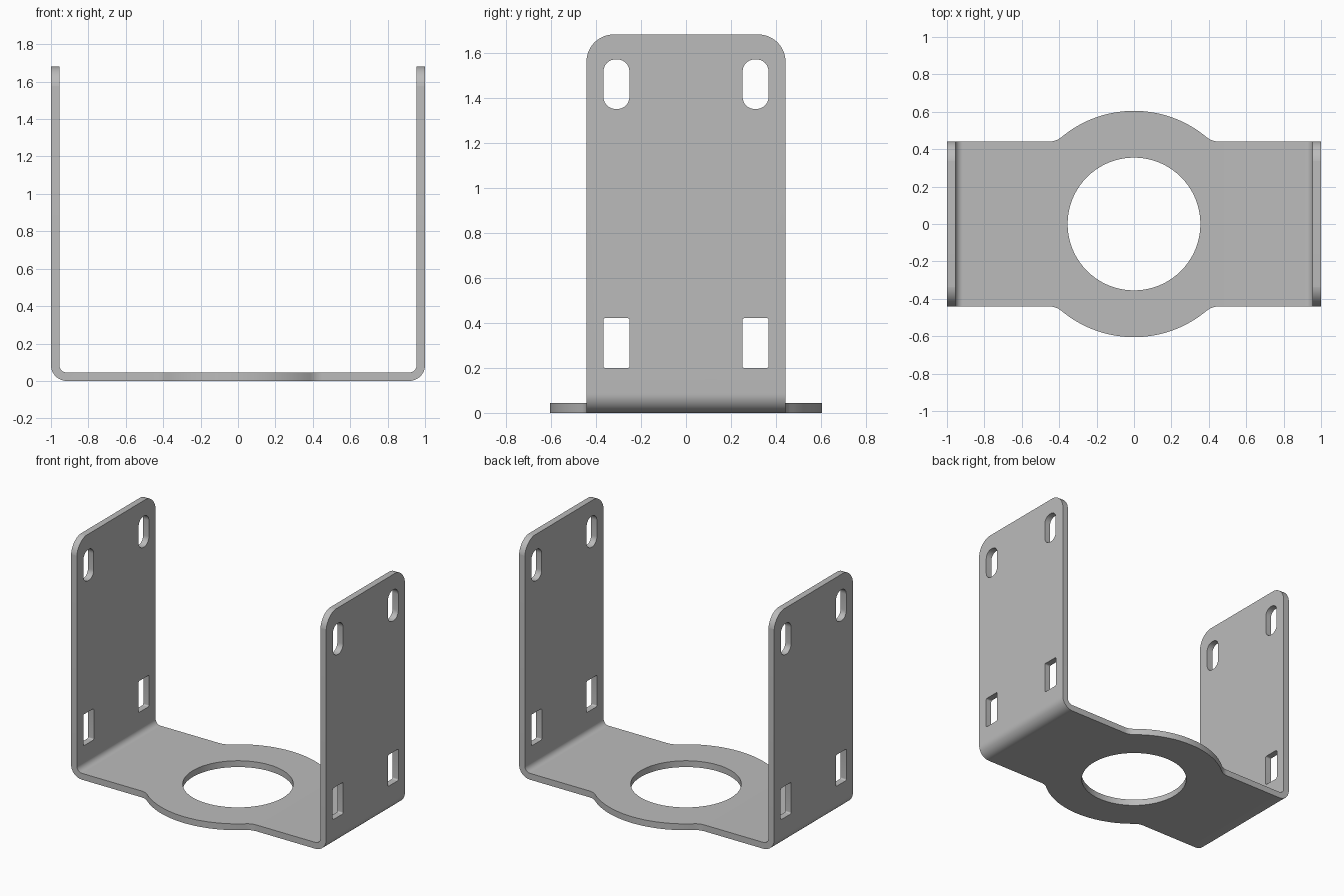
import bpy
import bmesh
from math import cos, sin, pi, sqrt, atan2, radians
from mathutils import Vector

cube = bpy.data.objects.get("Cube")
if cube:
    bpy.data.objects.remove(cube, do_unlink=True)

HEIGHT = 1.68        # top of the uprights
HALF_WIDTH = 0.441   # half the strap width
THICK = 0.045        # sheet thickness
BEND = 0.085         # outer bend radius
FLANGE = 0.605       # radius of the round flange
FILLET = 0.1         # blend between flange and strap


def arc(cx, cy, r, start, end, steps=12):
    return [(cx + r * cos(start + (end - start) * i / steps),
             cy + r * sin(start + (end - start) * i / steps)) for i in range(steps + 1)]


def prism(name, outline, axis, low, high):
    """Extrude a closed 2D outline along one axis."""
    place = {"x": lambda a, b, d: (d, a, b),
             "y": lambda a, b, d: (a, d, b),
             "z": lambda a, b, d: (a, b, d)}[axis]
    bm = bmesh.new()
    face = bm.faces.new([bm.verts.new(place(a, b, low)) for a, b in outline])
    result = bmesh.ops.extrude_face_region(bm, geom=[face])
    moved = [v for v in result["geom"] if isinstance(v, bmesh.types.BMVert)]
    bmesh.ops.translate(bm, verts=moved, vec=Vector(place(0, 0, high - low)))
    bmesh.ops.recalc_face_normals(bm, faces=bm.faces)
    mesh = bpy.data.meshes.new(name)
    bm.to_mesh(mesh)
    bm.free()
    obj = bpy.data.objects.new(name, mesh)
    bpy.context.collection.objects.link(obj)
    return obj


def rounded_rect(cx, cy, w, h, r):
    x, y = w / 2 - r, h / 2 - r
    corners = [(x, y), (-x, y), (-x, -y), (x, -y)]
    return [p for i, (a, b) in enumerate(corners)
            for p in arc(cx + a, cy + b, r, i * pi / 2, (i + 1) * pi / 2, 8)]


def carve(target, cutter, operation="DIFFERENCE"):
    """Apply a boolean and discard the cutter."""
    cutter.hide_render = True
    mod = target.modifiers.new("carve", "BOOLEAN")
    mod.operation = operation
    mod.solver = "EXACT"
    mod.object = cutter
    bpy.context.view_layer.objects.active = target
    bpy.ops.object.modifier_apply(modifier=mod.name)
    bpy.data.objects.remove(cutter, do_unlink=True)


# Bent sheet: half of the U section, mirrored
inner = 1 - THICK
centre = 1 - BEND
outer_half = arc(centre, BEND, BEND, -pi / 2, 0) + [(1, HEIGHT)]
inner_half = [(inner, HEIGHT)] + arc(centre, BEND, BEND - THICK, 0, -pi / 2)
half = outer_half + inner_half
section = half + [(-x, z) for x, z in reversed(half)]
bracket = prism("bracket", section, "y", -0.8, 0.8)

# Plan outline: straight strap with a round flange on both long edges
fy = HALF_WIDTH + FILLET
fx = sqrt((FLANGE + FILLET) ** 2 - fy ** 2)
angle = atan2(fy, fx)
edge = [(1.2, HALF_WIDTH)]
edge += arc(fx, fy, FILLET, -pi / 2, angle - pi, 8)
edge += arc(0, 0, FLANGE, angle, pi - angle, 40)[1:-1]
edge += arc(-fx, fy, FILLET, -angle, -pi / 2, 8)
edge += [(-1.2, HALF_WIDTH)]
plan = edge + [(-x, -y) for x, y in edge]
carve(bracket, prism("plan_cutter", plan, "z", -0.5, 2), "INTERSECT")

# Large centre hole
carve(bracket, prism("hole_cutter", arc(0, 0, 0.355, 0, 2 * pi, 72)[:-1], "z", -0.5, 0.5))

# Upper slots, lower windows and rounded top corners through both uprights
for side in (-1, 1):
    slot = rounded_rect(side * 0.309, 1.46, 0.115, 0.22, 0.053)
    window = rounded_rect(side * 0.309, 0.31, 0.117, 0.222, 0.01)
    corner = arc(HALF_WIDTH - 0.12, HEIGHT - 0.12, 0.121, 0, pi / 2)
    corner += [(HALF_WIDTH - 0.12, 2), (0.7, 2), (0.7, HEIGHT - 0.12)]
    corner = [(side * y, z) for y, z in corner]
    for name, outline in (("slot", slot), ("window", window), ("corner", corner)):
        carve(bracket, prism(name + "_cutter", outline, "x", -1.3, 1.3))

# Plain grey metal
grey = bpy.data.materials.new("grey_metal")
grey.use_nodes = True
colour = (0.5, 0.5, 0.5, 1)
grey.diffuse_color = colour
grey.node_tree.nodes["Principled BSDF"].inputs["Base Color"].default_value = colour
bracket.data.materials.clear()
bracket.data.materials.append(grey)

bpy.ops.object.select_all(action="DESELECT")
bracket.select_set(True)
bpy.context.view_layer.objects.active = bracket
bpy.ops.object.shade_smooth_by_angle(angle=radians(30))
